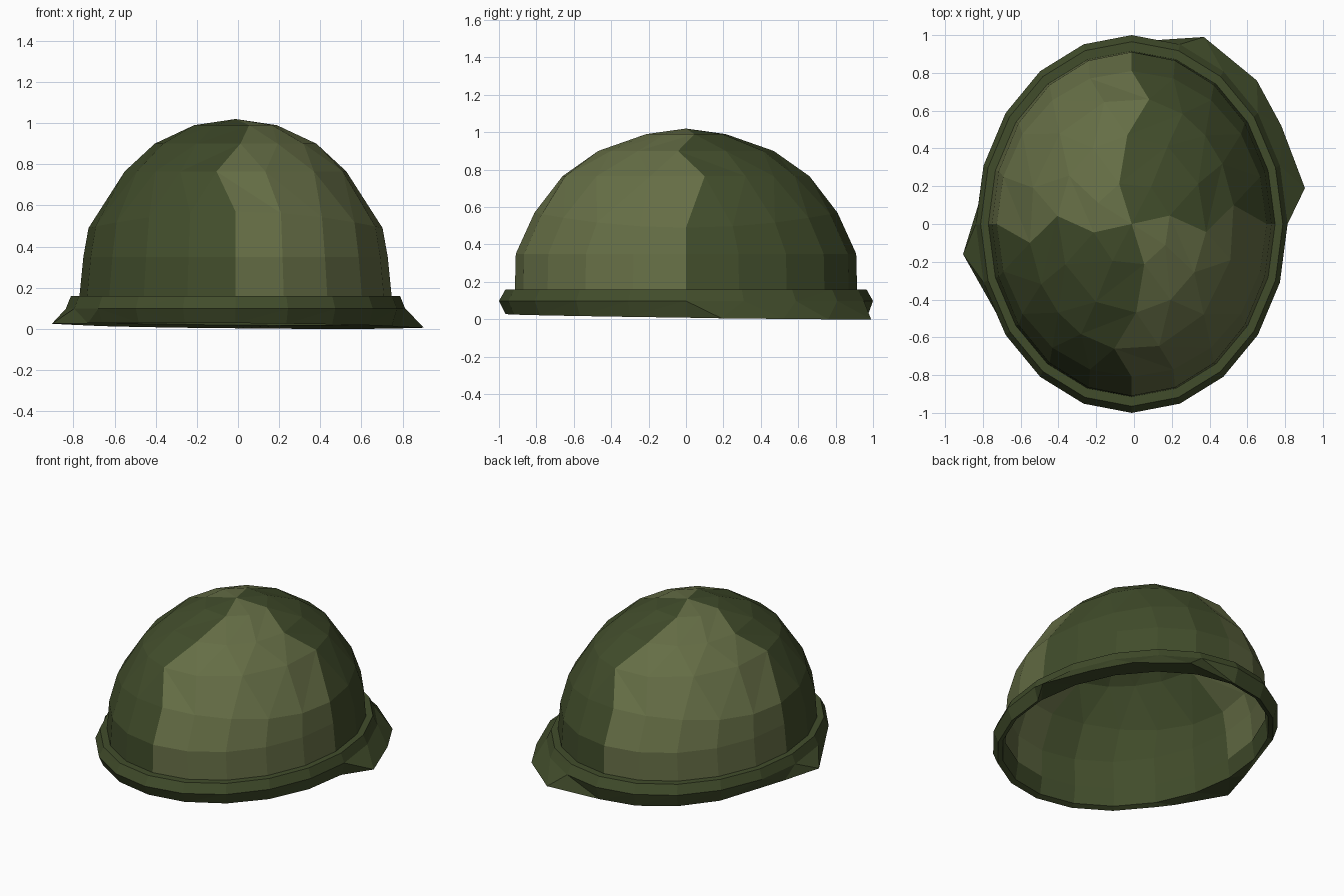
import bpy, bmesh, math

if "Cube" in bpy.data.objects:
    bpy.data.objects.remove(bpy.data.objects["Cube"])

SHIFT = -0.012  # the shell sits slightly left of centre


def material(name, rgb):
    m = bpy.data.materials.new(name)
    m.diffuse_color = (*rgb, 1)
    m.use_nodes = True
    m.node_tree.nodes["Principled BSDF"].inputs["Base Color"].default_value = m.diffuse_color
    return m


green = material("dark olive", (0.053, 0.073, 0.024))
khaki = material("light khaki", (0.130, 0.155, 0.060))


def finish(name, bm, mats):
    bmesh.ops.recalc_face_normals(bm, faces=bm.faces)
    mesh = bpy.data.meshes.new(name)
    bm.to_mesh(mesh)
    bm.free()
    for m in mats:
        mesh.materials.append(m)
    ob = bpy.data.objects.new(name, mesh)
    bpy.context.collection.objects.link(ob)
    return ob


# Dome: oval rings with fewer sides towards the crown, four colour quarters.
# half width, half depth, height, dip at the sides, sides per quarter,
# seam twist front/back, seam twist left/right
RINGS = [
    (0.76, 0.915, 0.15, 0, 5, 0, 0),
    (0.74, 0.91, 0.35, 0, 5, 0, 0),
    (0.715, 0.81, 0.57, 0.08, 5, 0, 0),
    (0.545, 0.67, 0.765, 0, 4, -0.17, 0.15),
    (0.395, 0.47, 0.90, 0, 3, 0.06, -0.09),
    (0.205, 0.225, 0.99, 0, 2, 0.33, 0.20),
]
bm = bmesh.new()
rings = []
for a, b, z, dip, n, t_front, t_side in RINGS:
    ring = []
    for i in range(4 * n):
        t = math.tau * i / (4 * n)
        t += t_front * math.sin(t) ** 2 + t_side * math.cos(t) ** 2
        ring.append(bm.verts.new((a * math.cos(t) + SHIFT, b * math.sin(t),
                                  z - dip * math.cos(t) ** 2)))
    rings.append(ring)
rings.append([bm.verts.new((SHIFT, 0, 1.02))])

for k, lower in enumerate(rings[:-1]):
    upper = rings[k + 1]
    n = len(lower) // 4
    m = len(upper) // 4
    for q in range(4):
        low = [lower[(q * n + i) % len(lower)] for i in range(n + 1)]
        top = [upper[(q * m + i) % len(upper)] for i in range(m + 1)]
        if n == m:
            faces = [(low[i], low[i + 1], top[i + 1], top[i]) for i in range(n)]
        elif m:
            faces = [(low[i], low[i + 1], top[i]) for i in range(n)]
            faces += [(low[i + 1], top[i + 1], top[i]) for i in range(m)]
        else:
            faces = [(low[i], low[i + 1], top[0]) for i in range(n)]
        for f in faces:
            bm.faces.new(f).material_index = q % 2
finish("helmet_dome", bm, [green, khaki])

# Brim: closed band with a dented, uneven lower edge and a sloping inner wall
SECTION = [(0.755, 0.91, 0.16), (0.80, 0.965, 0.16), (0.825, 1.0, 0.098),
           (0.80, 0.965, 0.015), (0.77, 0.93, 0.03)]
DENTS = {1: (0.905, 0.19), 2: (0.78, 0.52), 3: (0.65, 0.76), 4: (0.37, 0.99),
         9: (-0.825, 0.10), 10: (-0.905, -0.16), 11: (-0.73, -0.47)}
bm = bmesh.new()
loops = []
for s, (a, b, z) in enumerate(SECTION):
    loop = []
    for i in range(20):
        t = math.tau * i / 20
        x, y = a * math.cos(t) + SHIFT, b * math.sin(t)
        h = z
        if s >= 3:
            if s == 3:
                x, y = DENTS.get(i, (x, y))
            h = z - 0.008 * x - 0.013 * y
        loop.append(bm.verts.new((x, y, h)))
    loops.append(loop)
for s in range(5):
    p, q = loops[s], loops[(s + 1) % 5]
    for i in range(20):
        j = (i + 1) % 20
        bm.faces.new((p[i], p[j], q[j], q[i]))
bmesh.ops.triangulate(bm, faces=bm.faces[:])
finish("helmet_brim", bm, [green])
